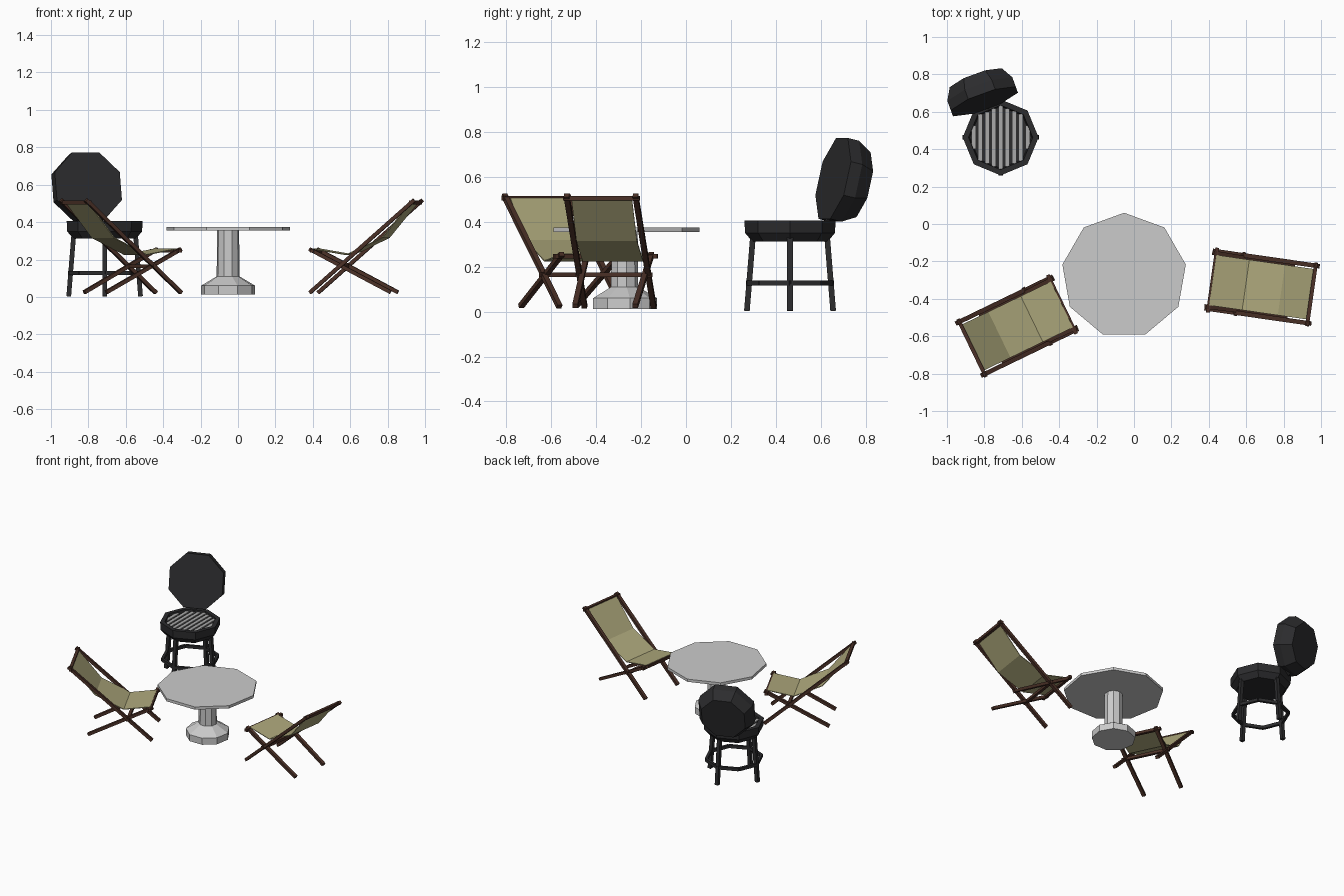
import bpy, bmesh
from math import sin, cos, tau, radians, sqrt
from mathutils import Vector, Matrix

if "Cube" in bpy.data.objects:
    bpy.data.objects.remove(bpy.data.objects["Cube"])


def material(name, rgb):
    m = bpy.data.materials.new(name)
    m.diffuse_color = (*rgb, 1)
    m.use_nodes = True
    m.node_tree.nodes["Principled BSDF"].inputs["Base Color"].default_value = m.diffuse_color
    return m


WOOD = material("dark_wood", (0.07, 0.03, 0.02))
CANVAS = material("canvas", (0.42, 0.39, 0.20))
BLACK = material("black_metal", (0.025, 0.025, 0.027))
STEEL = material("grate_steel", (0.40, 0.40, 0.40))


def finish(bm, name, mat=None, matrix=Matrix()):
    bmesh.ops.recalc_face_normals(bm, faces=bm.faces)
    mesh = bpy.data.meshes.new(name)
    bm.to_mesh(mesh)
    bm.free()
    if mat:
        mesh.materials.append(mat)
    ob = bpy.data.objects.new(name, mesh)
    ob.matrix_world = matrix
    bpy.context.collection.objects.link(ob)
    return ob


def lathe(name, profile, sides, phase=0, mat=None, matrix=Matrix()):
    """Low-poly turned solid from (radius, z) points, capped at both ends."""
    bm = bmesh.new()
    rings = [[bm.verts.new((r * cos(phase + tau * i / sides), r * sin(phase + tau * i / sides), z))
              for i in range(sides)] for r, z in profile]
    for a, b in zip(rings, rings[1:]):
        for i in range(sides):
            j = (i + 1) % sides
            bm.faces.new((a[i], a[j], b[j], b[i]))
    bm.faces.new(rings[0])
    bm.faces.new(rings[-1])
    return finish(bm, name, mat, matrix)


def beam(name, a, b, w, t, mat, matrix=Matrix()):
    """Rectangular bar between two points."""
    a, b = Vector(a), Vector(b)
    d = b - a
    bm = bmesh.new()
    rot = d.to_track_quat('Z', 'Y').to_matrix().to_4x4()
    bmesh.ops.create_cube(bm, size=1, matrix=Matrix.Translation((a + b) / 2) @ rot
                          @ Matrix.Diagonal((w, t, d.length, 1)))
    return finish(bm, name, mat, matrix)


# Table: nine-sided top and pedestal
table = Matrix.Translation((-0.053, -0.275, 0))
lathe("table_top", [(0.335, 0.355), (0.335, 0.375)], 9, tau / 4, None, table)
lathe("table_pedestal", [(0.147, 0.012), (0.147, 0.06), (0.062, 0.11), (0.06, 0.356)],
      9, tau / 4, None, table)


# Folding chairs, local x runs from seat front to backrest
def chair(prefix, x, y, angle):
    M = Matrix.Translation((x, y, 0)) @ Matrix.Rotation(radians(angle), 4, 'Z')
    for s, side in ((-1, "right"), (1, "left")):
        beam(f"{prefix}_long_rail_{side}", (-0.015, s * 0.155, 0.022), (0.55, s * 0.155, 0.518),
             0.024, 0.02, WOOD, M)
        beam(f"{prefix}_short_rail_{side}", (-0.018, s * 0.145, 0.256), (0.42, s * 0.135, 0.025),
             0.024, 0.02, WOOD, M)
    for part, px, pz, half in (("front_rod", 0, 0.247, 0.175), ("pivot_rod", 0.147, 0.164, 0.172),
                               ("top_rod", 0.535, 0.505, 0.172)):
        beam(f"{prefix}_{part}", (px, -half, pz), (px, half, pz), 0.02, 0.02, WOOD, M)
    # Sagging canvas seat
    bm = bmesh.new()
    rows = [[bm.verts.new((px, s * 0.136, pz)) for s in (-1, 1)]
            for px, pz in ((0, 0.254), (0.18, 0.223), (0.375, 0.315), (0.535, 0.51))]
    for a, b in zip(rows, rows[1:]):
        bm.faces.new((a[0], b[0], b[1], a[1]))
    seat = finish(bm, f"{prefix}_canvas", CANVAS, M)
    solid = seat.modifiers.new("thickness", 'SOLIDIFY')
    solid.thickness = 0.005


chair("right_chair", 0.42, -0.30, -8.2)
chair("left_chair", -0.385, -0.43, 205.8)

# Grill: open octagonal bowl
gx, gy = -0.713, 0.463
grill = Matrix.Translation((gx, gy, 0))
lathe("grill_bowl", [(0.168, 0.312), (0.2, 0.35), (0.203, 0.405), (0.172, 0.405), (0.165, 0.345)],
      8, 0, BLACK, grill)

# Grate bars clipped to the octagonal opening
for i in range(9):
    x = (i - 4) * 0.036
    ax = abs(x)
    k = 0.17
    knee = k / sqrt(2)
    slope = (k - knee) / knee
    half = k - slope * ax if ax < knee else (k - ax) / slope
    beam(f"grate_bar_{i + 1}", (x, -half, 0.39), (x, half, 0.39), 0.024, 0.008, STEEL, grill)

# Splayed legs and bracing ring
for i in range(4):
    c, s = cos(tau * i / 4), sin(tau * i / 4)
    beam(f"grill_leg_{i + 1}", (0.165 * c, 0.165 * s, 0.335), (0.192 * c, 0.192 * s, 0.003),
         0.025, 0.025, BLACK, grill)
ring = [Vector((0.187 * cos(tau * i / 8), 0.187 * sin(tau * i / 8), 0.128)) for i in range(8)]
for i in range(8):
    beam(f"grill_brace_{i + 1}", ring[i], ring[(i + 1) % 8], 0.018, 0.022, BLACK, grill)

# Opened lid, tilted back behind the bowl
axis = -Vector((0.333, -0.916, 0.225)).normalized()
up = (Vector((0, 0, 1)) - axis * axis.z).normalized()
side = up.cross(axis)
pose = Matrix((side, up, axis)).transposed().to_4x4()
pose.translation = (-0.80, 0.655, 0.593)
lathe("grill_lid", [(0.2, 0), (0.2, 0.055), (0.16, 0.125)], 8, tau / 16, BLACK, pose)

# Hinge joining lid and bowl
beam("lid_hinge", (-0.80, 0.60, 0.385), (-0.80, 0.66, 0.43), 0.05, 0.015, BLACK)
